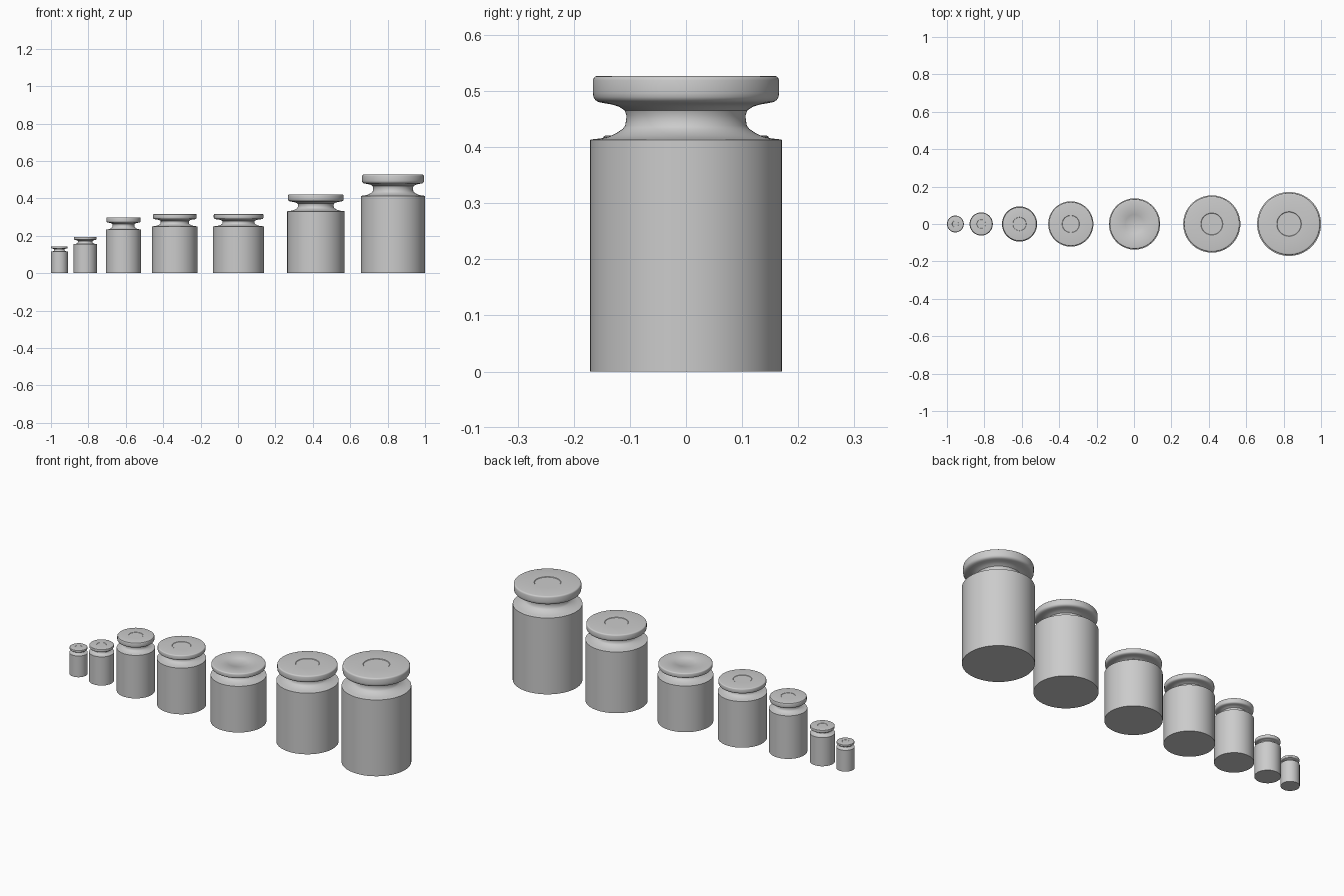
import bpy, bmesh, math

if "Cube" in bpy.data.objects:
    bpy.data.objects.remove(bpy.data.objects["Cube"])

SEGMENTS = 72

# Each weight: name, centre x, body radius, body height, total height
WEIGHTS = [
    ("weight_1_smallest", -0.955, 0.045, 0.115, 0.144),
    ("weight_2", -0.817, 0.062, 0.155, 0.194),
    ("weight_3", -0.612, 0.094, 0.233, 0.298),
    ("weight_4", -0.338, 0.121, 0.250, 0.316),
    ("weight_5", 0.003, 0.137, 0.250, 0.316),
    ("weight_6", 0.416, 0.153, 0.331, 0.421),
    ("weight_7_largest", 0.829, 0.171, 0.413, 0.527),
]

# Shoulder, waisted neck and disc-shaped grip:
# (fraction of body radius, fraction of height above the body)
KNOB = [
    (0.99, 0.005), (0.88, 0.025), (0.79, 0.06), (0.72, 0.11), (0.66, 0.17), (0.635, 0.22),
    (0.625, 0.30), (0.62, 0.38), (0.64, 0.46), (0.70, 0.52), (0.78, 0.555),
    (0.86, 0.575), (0.91, 0.59), (0.945, 0.62), (0.965, 0.67),
    (0.97, 0.73), (0.97, 0.93), (0.963, 0.965), (0.948, 0.99), (0.92, 1.0),
    # shallow round recess in the top
    (0.385, 1.0), (0.37, 0.98),
]


def lathe(name, profile, x):
    """Spin an (r, z) profile around the vertical axis and close both ends."""
    bm = bmesh.new()
    rings = []
    for r, z in profile:
        ring = []
        for i in range(SEGMENTS):
            a = 2 * math.pi * i / SEGMENTS
            ring.append(bm.verts.new((r * math.cos(a), r * math.sin(a), z)))
        rings.append(ring)
    for low, high in zip(rings, rings[1:]):
        for i in range(SEGMENTS):
            j = (i + 1) % SEGMENTS
            bm.faces.new((low[i], low[j], high[j], high[i]))
    bm.faces.new(rings[0][::-1])
    bm.faces.new(rings[-1])
    mesh = bpy.data.meshes.new(name)
    bm.to_mesh(mesh)
    bm.free()
    obj = bpy.data.objects.new(name, mesh)
    obj.location.x = x
    bpy.context.collection.objects.link(obj)
    return obj


# Row of weights, smallest to largest
for name, x, radius, body, total in WEIGHTS:
    profile = [(radius, 0.0), (radius, body)]
    profile += [(radius * r, body + (total - body) * t) for r, t in KNOB]
    obj = lathe(name, profile, x)
    bpy.ops.object.select_all(action='DESELECT')
    obj.select_set(True)
    bpy.context.view_layer.objects.active = obj
    bpy.ops.object.shade_smooth_by_angle(angle=math.radians(35))
